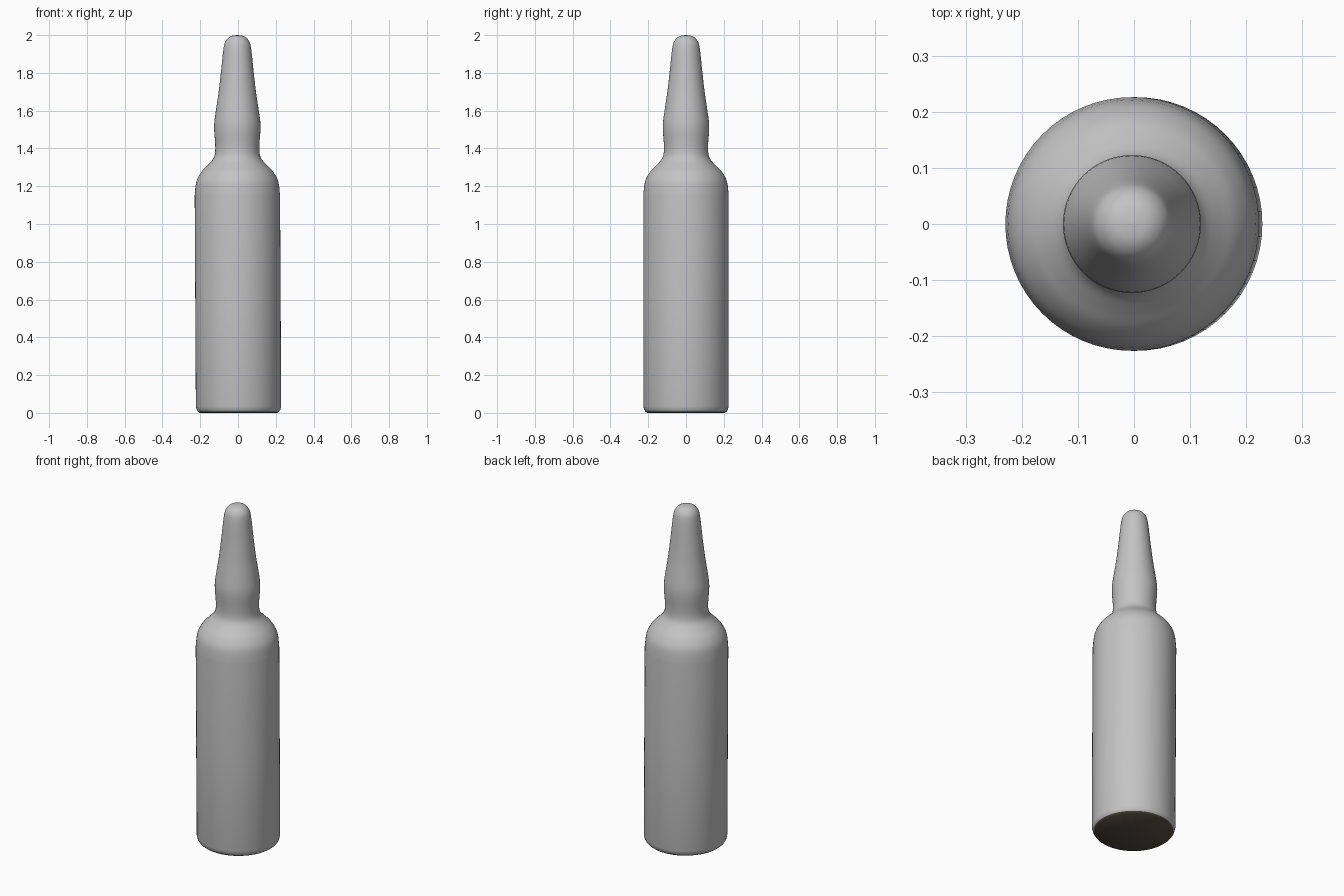
import bpy
import bmesh
import math
from mathutils import Vector

cube = bpy.data.objects.get("Cube")
if cube:
    bpy.data.objects.remove(cube, do_unlink=True)


def make_material(name, colour):
    mat = bpy.data.materials.new(name)
    mat.use_nodes = True
    mat.diffuse_color = colour
    mat.node_tree.nodes["Principled BSDF"].inputs["Base Color"].default_value = colour
    return mat


def smooth_profile(points, steps):
    """Catmull-Rom curve through (radius, height) points."""
    pts = [Vector(p) for p in points]
    pts = [pts[0]] + pts + [pts[-1]]
    curve = []
    for a, b, c, d in zip(pts, pts[1:], pts[2:], pts[3:]):
        for i in range(steps):
            t = i / steps
            curve.append(0.5 * (2 * b + (c - a) * t
                                + (2 * a - 5 * b + 4 * c - d) * t ** 2
                                + (3 * b - a - 3 * c + d) * t ** 3))
    return curve + [pts[-1]]


def axis_at(z):
    """The axis leans very slightly towards -x up to the shoulder."""
    return 0.003 - 0.0055 * min(z, 1.2)


def lathe(name, profile, materials, sides=64):
    bm = bmesh.new()
    rings = []
    for r, z in profile:
        ring = []
        for i in range(sides):
            angle = math.tau * i / sides
            ring.append(bm.verts.new((axis_at(z) + r * math.cos(angle),
                                      r * math.sin(angle), z)))
        rings.append(ring)
    for low, high in zip(rings, rings[1:]):
        for i in range(sides):
            j = (i + 1) % sides
            bm.faces.new((low[i], low[j], high[j], high[i]))
    bm.faces.new(reversed(rings[0]))
    bm.faces.new(rings[-1])
    # The underside and its thin rim take the dark material
    for face in bm.faces:
        face.material_index = int(face.calc_center_median().z < 0.01)
    mesh = bpy.data.meshes.new(name)
    bm.to_mesh(mesh)
    bm.free()
    for mat in materials:
        mesh.materials.append(mat)
    obj = bpy.data.objects.new(name, mesh)
    bpy.context.collection.objects.link(obj)
    bpy.ops.object.select_all(action="DESELECT")
    obj.select_set(True)
    bpy.context.view_layer.objects.active = obj
    bpy.ops.object.shade_smooth_by_angle(angle=math.radians(40))
    return obj


# Base edge and straight wall
base = [(0.206, 0), (0.216, 0.008), (0.222, 0.018), (0.226, 0.036), (0.226, 0.6)]

# Shoulder, pinched neck, bulge and tapered rounded tip
upper = [(0.226, 1.15), (0.217, 1.225), (0.191, 1.275), (0.158, 1.31),
         (0.131, 1.34), (0.119, 1.37), (0.117, 1.42), (0.123, 1.52),
         (0.112, 1.61), (0.1, 1.69), (0.087, 1.8), (0.073, 1.93),
         (0.06, 1.972), (0.035, 1.994), (0.003, 2)]

grey = make_material("body grey", (0.55, 0.55, 0.55, 1))
olive = make_material("dark olive", (0.09, 0.08, 0.05, 1))
lathe("bottle", base + smooth_profile(upper, 4), [grey, olive])
